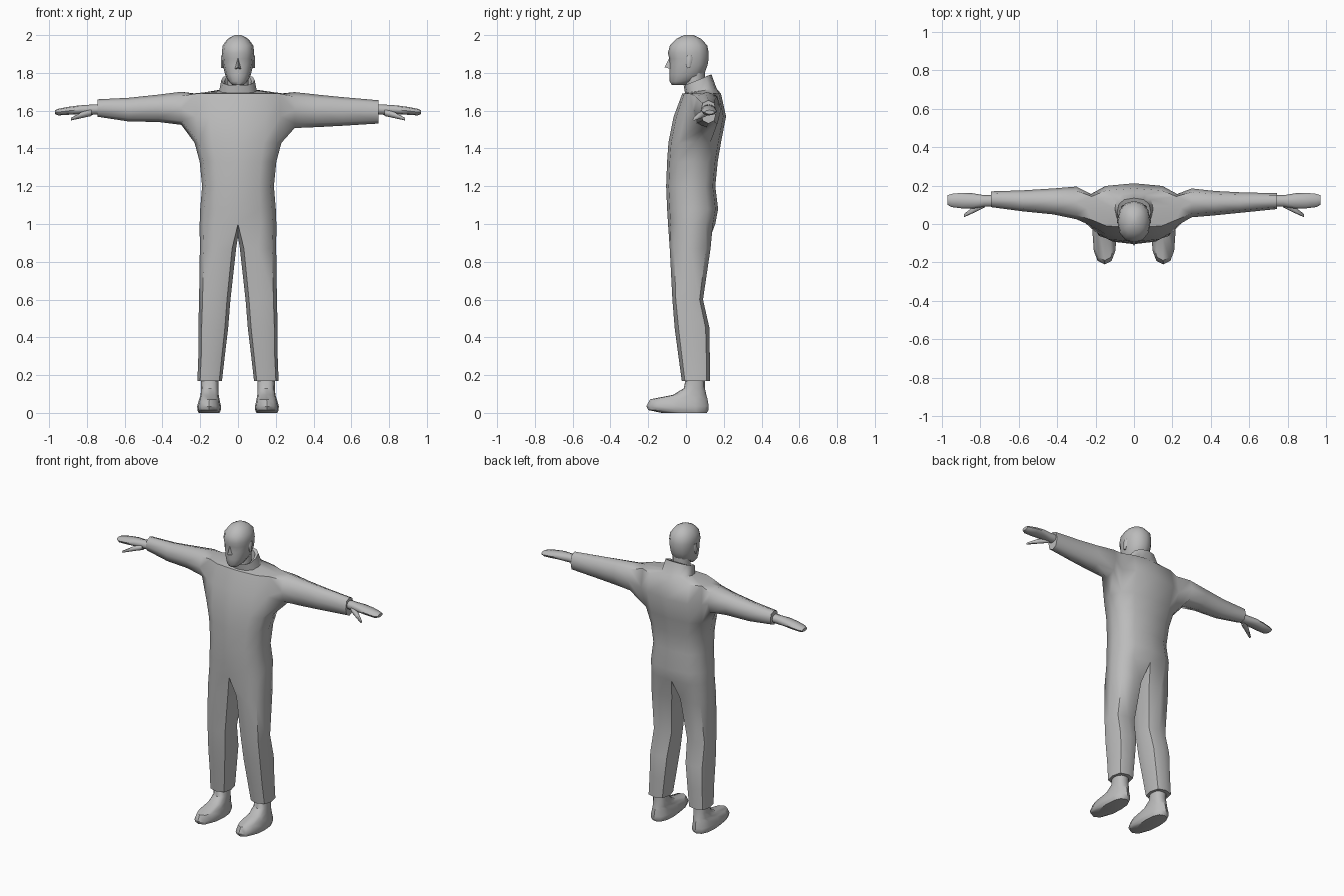
import bpy, bmesh, math

if "Cube" in bpy.data.objects:
    bpy.data.objects.remove(bpy.data.objects["Cube"])

grey = bpy.data.materials.new("plain grey")
grey.diffuse_color = (0.5, 0.5, 0.5, 1)
grey.use_nodes = True
grey.node_tree.nodes["Principled BSDF"].inputs["Base Color"].default_value = grey.diffuse_color


def power(v, e):
    return math.copysign(abs(v) ** e, v)


def finish(bm, name, angle=50):
    bmesh.ops.recalc_face_normals(bm, faces=bm.faces)
    me = bpy.data.meshes.new(name)
    bm.to_mesh(me)
    bm.free()
    ob = bpy.data.objects.new(name, me)
    me.materials.append(grey)
    bpy.context.collection.objects.link(ob)
    bpy.ops.object.select_all(action='DESELECT')
    ob.select_set(True)
    bpy.context.view_layer.objects.active = ob
    bpy.ops.object.shade_smooth_by_angle(angle=math.radians(angle))
    return ob


def flat_ring(bm, z, yf, yb, hw, cx=0, n=12, e=0.8, start=0, tilt=0):
    """Horizontal ring, counted from the front centre; tilt raises the back."""
    out = []
    for k in range(n):
        a = math.radians(start) + 2 * math.pi * k / n
        s, c = power(math.sin(a), e), power(math.cos(a), e)
        out.append(bm.verts.new((cx + hw * s, (yf + yb) / 2 - (yb - yf) / 2 * c, z - tilt * c)))
    return out


def arm_ring(bm, side, x, y0, y1, z0, z1):
    """Eight-point ring across the arm, from front bottom round to front."""
    pts = [(-.75, -.75), (0, -1), (.75, -.75), (1, 0), (.75, .75), (0, 1), (-.75, .75), (-1, 0)]
    return [bm.verts.new((side * x, (y0 + y1) / 2 + (y1 - y0) / 2 * p,
                          (z0 + z1) / 2 + (z1 - z0) / 2 * q)) for p, q in pts]


def bridge(bm, a, b, skip=()):
    n = len(a)
    for k in range(n):
        if k not in skip:
            bm.faces.new((a[k], a[(k + 1) % n], b[(k + 1) % n], b[k]))


def loft(bm, rings, caps=(True, True)):
    for a, b in zip(rings, rings[1:]):
        bridge(bm, a, b)
    if caps[0]:
        bm.faces.new(rings[0])
    if caps[1]:
        bm.faces.new(rings[-1])


# Coverall: torso rings with openings for the sleeves
bm = bmesh.new()
torso_spec = [(1.0, -.095, .155, .203), (1.08, -.1, .17, .2), (1.2, -.105, .155, .19),
              (1.33, -.1, .168, .203), (1.43, -.093, .185, .23), (1.57, -.065, .212, .25),
              (1.69, -.02, .185, .245)]
torso = [flat_ring(bm, *s, e=0.75) for s in torso_spec]
A, B, C = 4, 5, 6
for i in range(len(torso) - 1):
    bridge(bm, torso[i], torso[i + 1], skip=(2, 3, 8, 9) if i in (A, B) else ())

# Collar standing up from the shoulders, with a folded inner lip
collar = [torso[C], flat_ring(bm, 1.705, -.005, .162, .1, tilt=.012),
          flat_ring(bm, 1.762, -.012, .135, .088, tilt=.03),
          flat_ring(bm, 1.755, .002, .115, .072, tilt=.03),
          flat_ring(bm, 1.70, .005, .11, .068, tilt=.02)]
loft(bm, collar, (False, False))

# Sleeves grown from the openings
sleeve_spec = {
    1: [(.3, .035, .185, 1.508, 1.698), (.42, .045, .172, 1.513, 1.685), (.55, .058, .165, 1.52, 1.672),
        (.745, .078, .16, 1.532, 1.655)],
    -1: [(.3, .025, .195, 1.525, 1.7), (.42, .05, .185, 1.54, 1.685), (.58, .066, .175, 1.543, 1.668),
         (.745, .088, .17, 1.568, 1.66)]}
for side, spec in sleeve_spec.items():
    f, m, b = (2, 3, 4) if side > 0 else (10, 9, 8)
    hole = [torso[A][f], torso[A][m], torso[A][b], torso[B][b],
            torso[C][b], torso[C][m], torso[C][f], torso[B][f]]
    loft(bm, [hole] + [arm_ring(bm, side, *s) for s in spec], (False, True))
bmesh.ops.delete(bm, geom=[v for v in bm.verts if not v.link_faces], context='VERTS')

# Trouser legs split at the crotch
leg_spec = [(.87, -.086, .13, .096, .106), (.6, -.072, .09, .083, .123),
            (.45, -.06, .124, .079, .131), (.3, -.04, .126, .07, .14), (.168, -.022, .126, .065, .15)]
crotch = bm.verts.new((0, .03, .93))
for side in (1, -1):
    t = torso[0]
    top = [t[(side * k) % 12] for k in range(7)] + [crotch]
    rings = [top]
    for z, yf, yb, hw, cx in leg_spec:
        rings.append(flat_ring(bm, z, yf, yb, side * hw, side * cx, n=8, e=.72, start=-45))
    loft(bm, rings, (False, True))
finish(bm, "coverall", 55)

# Head: skull, face and jaw in one loft
bm = bmesh.new()
head_spec = [(1.735, -.075, -.01, .03), (1.755, -.086, .045, .05), (1.79, -.088, .095, .068),
             (1.84, -.088, .114, .08), (1.875, -.088, .12, .084), (1.905, -.096, .12, .086),
             (1.945, -.085, .113, .081), (1.98, -.052, .08, .055), (2.0, -.01, .04, .018)]
loft(bm, [flat_ring(bm, *s, e=.9) for s in head_spec])
finish(bm, "head", 60)

# Neck inside the collar
bm = bmesh.new()
loft(bm, [flat_ring(bm, z, -.005, .1, .058, n=10, e=1) for z in (1.70, 1.81)], (False, False))
finish(bm, "neck")

# Nose wedge
bm = bmesh.new()
nose = [bm.verts.new(p) for p in [(0, -.086, 1.885), (-.018, -.08, 1.82), (.018, -.08, 1.82), (0, -.113, 1.83)]]
for tri in [(0, 1, 3), (0, 3, 2), (1, 2, 3)]:
    bm.faces.new([nose[k] for k in tri])
finish(bm, "nose", 30)

# Ears
for side, label in ((1, "left"), (-1, "right")):
    bm = bmesh.new()
    loft(bm, [flat_ring(bm, z, a, b, .007, side * .083, n=6, e=1)
              for z, a, b in ((1.825, .005, .02), (1.85, .0, .03), (1.88, .0, .036), (1.893, .01, .028))])
    finish(bm, label + "_ear")

    # Hand: flat palm and fingers, plus a thumb pointing forward
    bm = bmesh.new()
    palm = [(.72, .09, .15, 1.58, 1.635), (.78, .09, .15, 1.578, 1.632), (.84, .08, .16, 1.582, 1.628),
            (.9, .082, .162, 1.578, 1.62), (.95, .088, .157, 1.575, 1.61), (.97, .1, .15, 1.582, 1.603)]
    loft(bm, [arm_ring(bm, side, *s) for s in palm])
    thumb = [(.775, .088, .125, 1.572, 1.61), (.83, .06, .095, 1.56, 1.592), (.885, .035, .052, 1.548, 1.562)]
    loft(bm, [arm_ring(bm, side, *s) for s in thumb])
    finish(bm, label + "_hand", 60)

    # Shoe: ankle flowing into the toe
    bm = bmesh.new()
    shoe = [(.19, .0, .1, .047, .15), (.13, -.012, .1, .046, .149), (.095, -.07, .108, .048, .15),
            (.072, -.19, .114, .054, .152), (.035, -.21, .12, .063, .153), (.015, -.2, .12, .062, .153),
            (0, -.13, .11, .055, .153)]
    loft(bm, [flat_ring(bm, z, a, b, hw, side * cx, n=12, e=.8) for z, a, b, hw, cx in shoe])
    finish(bm, label + "_shoe", 45)
